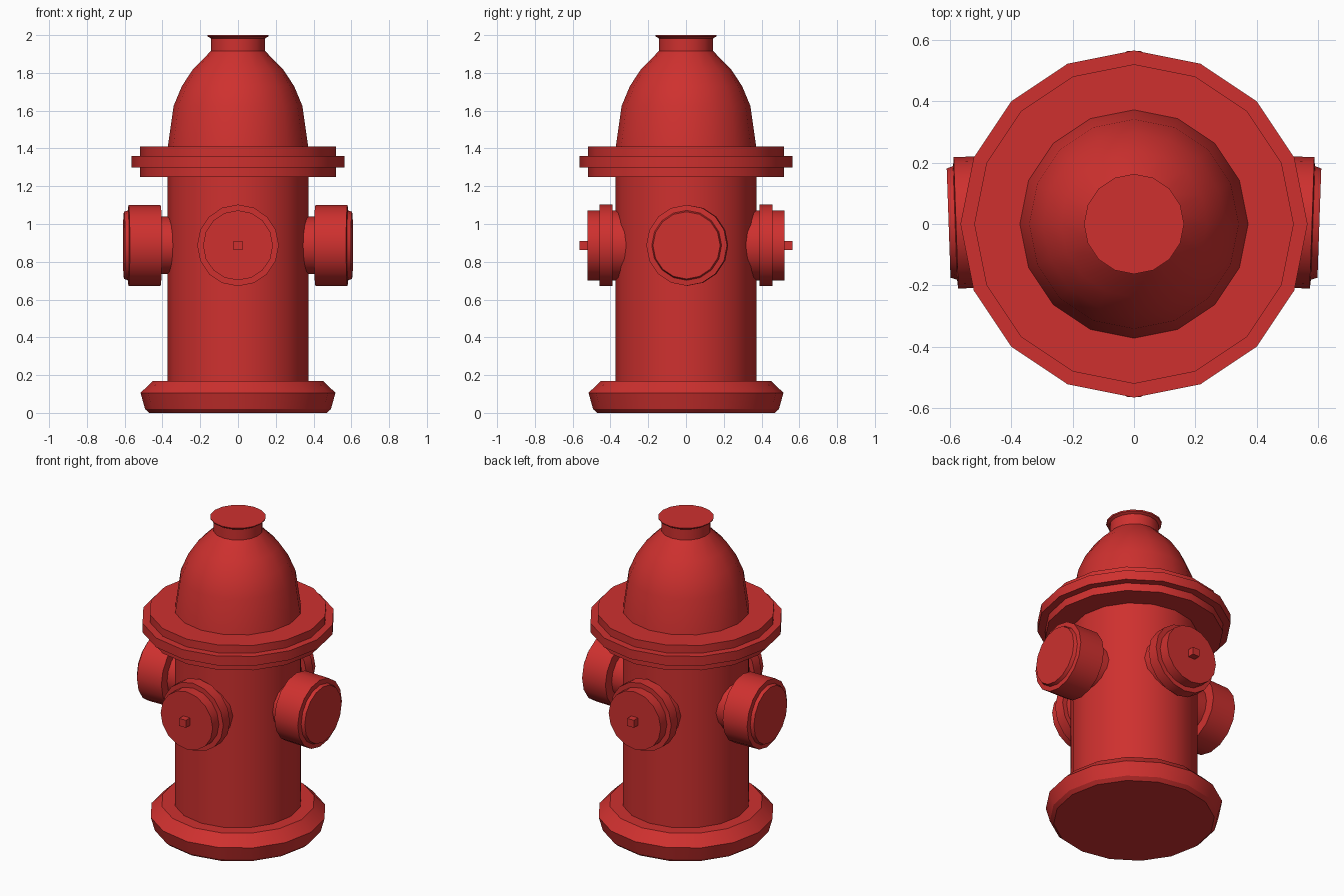
import bpy, bmesh
from math import pi, cos, sin, radians
from mathutils import Matrix, Vector

if "Cube" in bpy.data.objects:
    bpy.data.objects.remove(bpy.data.objects["Cube"])

SIDES = 16
red = bpy.data.materials.new("hydrant_red")
red.diffuse_color = (0.62, 0.03, 0.028, 1)
red.use_nodes = True
red.node_tree.nodes["Principled BSDF"].inputs["Base Color"].default_value = red.diffuse_color


def finish(name, bm):
    bmesh.ops.recalc_face_normals(bm, faces=bm.faces)
    mesh = bpy.data.meshes.new(name)
    bm.to_mesh(mesh)
    bm.free()
    mesh.materials.append(red)
    ob = bpy.data.objects.new(name, mesh)
    bpy.context.collection.objects.link(ob)
    bpy.ops.object.select_all(action='DESELECT')
    ob.select_set(True)
    bpy.context.view_layer.objects.active = ob
    bpy.ops.object.shade_smooth_by_angle(angle=radians(30))
    return ob


def lathe(name, profile, matrix=Matrix()):
    """Closed solid turned around z from (radius, height) points."""
    bm = bmesh.new()
    rings = [[bm.verts.new((r * cos(2 * pi * i / SIDES), r * sin(2 * pi * i / SIDES), z))
              for i in range(SIDES)] for r, z in profile]
    for a, b in zip(rings, rings[1:]):
        for i in range(SIDES):
            j = (i + 1) % SIDES
            bm.faces.new((a[i], a[j], b[j], b[i]))
    bm.faces.new(rings[0])
    bm.faces.new(rings[-1])
    bm.transform(matrix)
    return finish(name, bm)


# Upright turned parts
lathe("base", [(0.47, 0), (0.492, 0.02), (0.516, 0.106), (0.45, 0.17)])
lathe("barrel", [(0.373, 0.15), (0.373, 1.27)])
lathe("flange", [(0.52, 1.25), (0.52, 1.30), (0.565, 1.30), (0.565, 1.36),
                 (0.52, 1.36), (0.52, 1.41)])
lathe("bonnet", [(0.373, 1.40), (0.341, 1.625), (0.297, 1.73), (0.238, 1.82), (0.144, 1.915)])
lathe("bonnet_cap", [(0.144, 1.90), (0.144, 1.983), (0.16, 1.992), (0.163, 2.0)])

# Side outlets, tipped very slightly toward the front
side_profile = [(0.153, 0.25), (0.153, 0.41), (0.214, 0.41), (0.214, 0.58),
                (0.185, 0.583), (0.178, 0.604)]
for name, s in (("left_outlet", -1), ("right_outlet", 1)):
    tilt = Matrix.Rotation(radians(-2 * s), 4, 'Z')
    lathe(name, side_profile, Matrix.Translation((0, 0.024, 0.887)) @ tilt
          @ Matrix.Rotation(s * pi / 2, 4, 'Y'))

# Front and back outlets, each with a square nut
end_profile = [(0.185, 0.25), (0.185, 0.39), (0.216, 0.39), (0.216, 0.458),
               (0.185, 0.458), (0.185, 0.522)]
for side, s in (("front", -1), ("back", 1)):
    lathe(side + "_outlet", end_profile, Matrix.Translation((0, 0, 0.887))
          @ Matrix.Rotation(-s * pi / 2, 4, 'X'))
    bm = bmesh.new()
    bmesh.ops.create_cube(bm, size=1)
    bm.transform(Matrix.Translation((0, s * 0.532, 0.887)) @ Matrix.Diagonal((0.048, 0.064, 0.048, 1)))
    finish(side + "_nut", bm)
